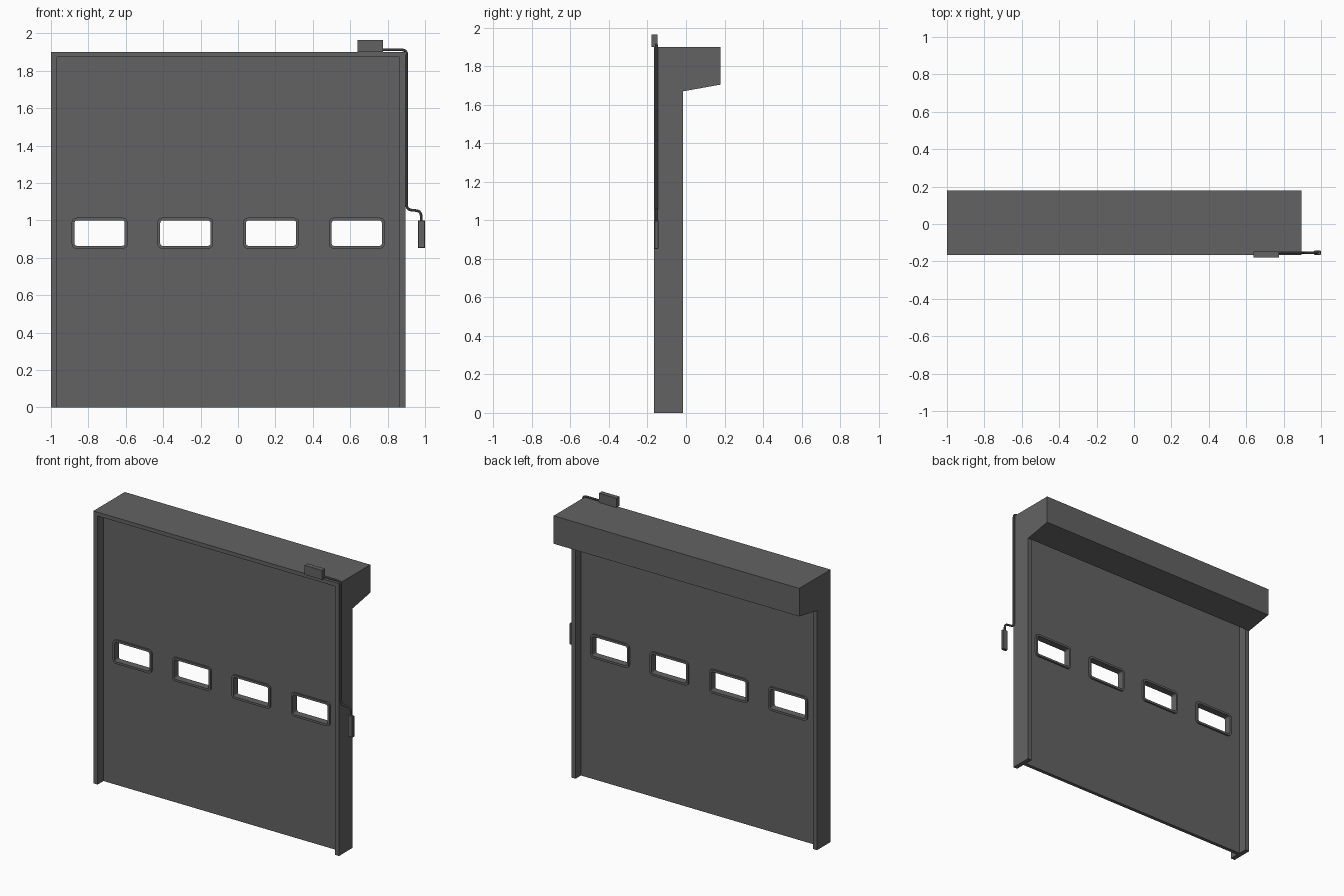
import bpy, bmesh, math
from mathutils import Vector

cube = bpy.data.objects.get("Cube")
if cube:
    bpy.data.objects.remove(cube, do_unlink=True)

GREY = (0.125, 0.124, 0.125, 1)
mat = bpy.data.materials.new("dark grey metal")
mat.use_nodes = True
mat.diffuse_color = GREY
mat.node_tree.nodes["Principled BSDF"].inputs["Base Color"].default_value = GREY


def finish(name, bm):
    bmesh.ops.recalc_face_normals(bm, faces=bm.faces)
    mesh = bpy.data.meshes.new(name)
    bm.to_mesh(mesh)
    bm.free()
    mesh.materials.append(mat)
    obj = bpy.data.objects.new(name, mesh)
    bpy.context.collection.objects.link(obj)
    return obj


def add_box(bm, x0, x1, y0, y1, z0, z1):
    verts = bmesh.ops.create_cube(bm, size=1)["verts"]
    for v in verts:
        v.co = ((x0 + x1) / 2 + v.co.x * (x1 - x0),
                (y0 + y1) / 2 + v.co.y * (y1 - y0),
                (z0 + z1) / 2 + v.co.z * (z1 - z0))


def prism(name, profile, x0, x1):
    """Extrude a (y, z) profile along x."""
    bm = bmesh.new()
    face = bm.faces.new([bm.verts.new((x0, y, z)) for y, z in profile])
    new = bmesh.ops.extrude_face_region(bm, geom=[face])["geom"]
    bmesh.ops.translate(bm, vec=(x1 - x0, 0, 0),
                        verts=[g for g in new if isinstance(g, bmesh.types.BMVert)])
    return finish(name, bm)


def rounded_rect(w, h, r, steps=5):
    pts = []
    for i, (sx, sz) in enumerate(((1, 1), (-1, 1), (-1, -1), (1, -1))):
        for k in range(steps + 1):
            a = math.pi / 2 * (i + k / steps)
            pts.append((sx * (w / 2 - r) + r * math.cos(a),
                        sz * (h / 2 - r) + r * math.sin(a)))
    return pts


def window_frame(name, cx, cz, y0, y1):
    outer, inner = rounded_rect(0.298, 0.165, 0.025), rounded_rect(0.268, 0.135, 0.012)
    bm = bmesh.new()
    loops = [[bm.verts.new((cx + x, y, cz + z)) for x, z in pts]
             for pts, y in ((outer, y0), (inner, y0), (inner, y1), (outer, y1))]
    n = len(outer)
    for a, b in zip(loops, loops[1:] + loops[:1]):
        for i in range(n):
            bm.faces.new((a[i], a[(i + 1) % n], b[(i + 1) % n], b[i]))
    return finish(name, bm)


def round_path(points, r, steps=5):
    """Replace the inner corners of a path by curved bends."""
    pts = [Vector(p) for p in points]
    path = [pts[0]]
    for a, b, c in zip(pts, pts[1:], pts[2:]):
        p, q = b + (a - b).normalized() * r, b + (c - b).normalized() * r
        for k in range(steps + 1):
            t = k / steps
            path.append(p * (1 - t) ** 2 + b * 2 * t * (1 - t) + q * t * t)
    return path + [pts[-1]]


LEFT, RIGHT, POST = 0.895, -1.0, 0.032
FRONT, BACK, HOOD_BACK, TOP = -0.165, -0.015, 0.18, 1.9

# Side posts, including the ends of the hood
side = [(FRONT, 0), (BACK, 0), (BACK, 1.67), (HOOD_BACK, 1.705), (HOOD_BACK, TOP), (FRONT, TOP)]
prism("right_post", side, RIGHT, RIGHT + POST)
prism("left_post", side, LEFT - POST, LEFT)

# Header and roll hood as one bent shell, open towards the door
hood = [(FRONT, TOP), (HOOD_BACK, TOP), (HOOD_BACK, 1.705), (BACK, 1.67),
        (BACK, 1.68), (0.17, 1.713), (0.17, 1.873), (FRONT, 1.873)]
prism("roll_hood", hood, RIGHT + POST, LEFT - POST)

# Door curtain with four window openings
Y0, Y1 = -0.1, -0.075
WIN_Z, HALF_W, HALF_H = 0.932, 0.14, 0.0725
centres = [-0.74 + 0.4583 * i for i in range(4)]
x0, x1 = RIGHT + POST, LEFT - POST
bm = bmesh.new()
add_box(bm, x0, x1, Y0, Y1, 0, WIN_Z - HALF_H)
add_box(bm, x0, x1, Y0, Y1, WIN_Z + HALF_H, 1.873)
starts = [x0] + [c + HALF_W for c in centres]
ends = [c - HALF_W for c in centres] + [x1]
for a, b in zip(starts, ends):
    add_box(bm, a, b, Y0, Y1, WIN_Z - HALF_H, WIN_Z + HALF_H)
finish("door_curtain", bm)

# Window frames
for i, c in enumerate(centres):
    window_frame(f"window_frame_{i + 1}", c, WIN_Z, Y0 - 0.012, Y1 + 0.012)

# Control box on top of the header
bm = bmesh.new()
add_box(bm, 0.64, 0.775, -0.18, -0.147, TOP, 1.965)
finish("control_box", bm)

# Cable conduit running down the side to the hand control
Y = -0.153
path = round_path([(0.77, Y, 1.912), (0.902, Y, 1.912), (0.902, Y, 1.058),
                   (0.979, Y, 1.05), (0.979, Y, 0.99)], 0.026)
curve = bpy.data.curves.new("conduit", "CURVE")
curve.dimensions = "3D"
curve.bevel_depth = 0.007
curve.bevel_resolution = 2
curve.use_fill_caps = True
spline = curve.splines.new("POLY")
spline.points.add(len(path) - 1)
for point, co in zip(spline.points, path):
    point.co = (*co, 1)
curve.materials.append(mat)
conduit = bpy.data.objects.new("conduit", curve)
bpy.context.collection.objects.link(conduit)
bpy.ops.object.select_all(action="DESELECT")
conduit.select_set(True)
bpy.context.view_layer.objects.active = conduit
bpy.ops.object.convert(target="MESH")
bpy.ops.object.shade_smooth_by_angle()

# Hand control hanging from the conduit
bm = bmesh.new()
add_box(bm, 0.962, 1.0, -0.165, -0.143, 0.852, 1.0)
bmesh.ops.bevel(bm, geom=bm.edges[:], offset=0.003, segments=1, affect="EDGES")
finish("hand_control", bm)
